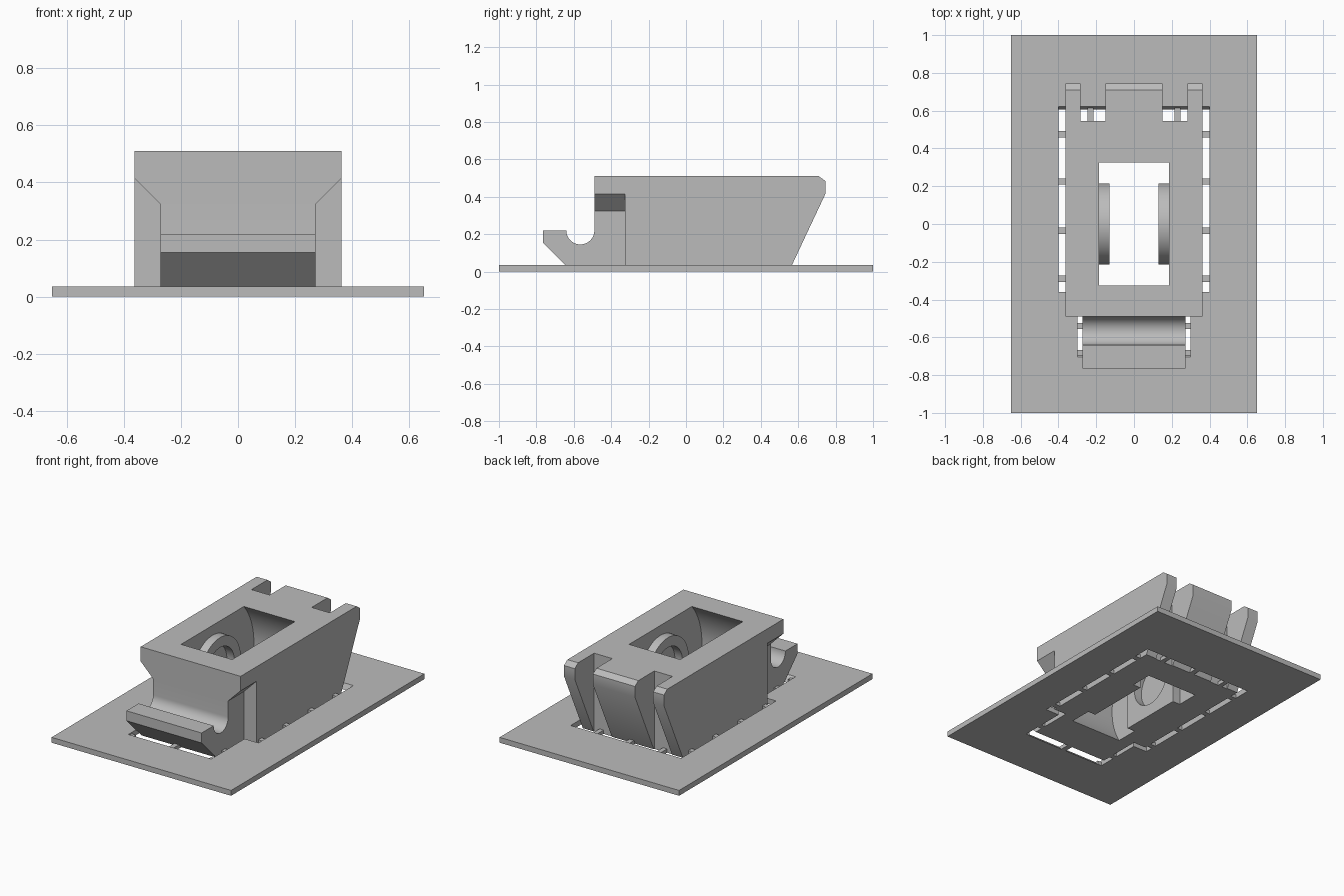
import bpy, bmesh, math

old = bpy.data.objects.get("Cube")
if old:
    bpy.data.objects.remove(old, do_unlink=True)

grey = bpy.data.materials.new("light_grey")
grey.use_nodes = True
grey.diffuse_color = (0.5, 0.5, 0.5, 1)
grey.node_tree.nodes["Principled BSDF"].inputs["Base Color"].default_value = (0.5, 0.5, 0.5, 1)


def prism(name, profile, x0, x1):
    """Extrude a (y, z) outline along x."""
    bm = bmesh.new()
    face = bm.faces.new([bm.verts.new((x0, y, z)) for y, z in profile])
    ext = bmesh.ops.extrude_face_region(bm, geom=[face])
    moved = [v for v in ext["geom"] if isinstance(v, bmesh.types.BMVert)]
    bmesh.ops.translate(bm, verts=moved, vec=(x1 - x0, 0, 0))
    bmesh.ops.recalc_face_normals(bm, faces=bm.faces)
    mesh = bpy.data.meshes.new(name)
    bm.to_mesh(mesh)
    bm.free()
    mesh.materials.append(grey)
    ob = bpy.data.objects.new(name, mesh)
    bpy.context.collection.objects.link(ob)
    return ob


def box(name, x0, x1, y0, y1, z0, z1):
    return prism(name, [(y0, z0), (y1, z0), (y1, z1), (y0, z1)], x0, x1)


def arc(cy, cz, r, a0, a1, n):
    """Points on a circle in the yz plane, angles in degrees."""
    angles = [math.radians(a0 + (a1 - a0) * i / n) for i in range(n + 1)]
    return [(cy + r * math.cos(a), cz + r * math.sin(a)) for a in angles]


def combine(ob, other, operation):
    """Apply a boolean and remove the helper."""
    mod = ob.modifiers.new("bool", "BOOLEAN")
    mod.operation = operation
    mod.solver = "EXACT"
    mod.object = other
    bpy.ops.object.select_all(action="DESELECT")
    bpy.context.view_layer.objects.active = ob
    ob.select_set(True)
    bpy.ops.object.modifier_apply(modifier=mod.name)
    bpy.data.objects.remove(other, do_unlink=True)


def smooth(ob):
    bpy.ops.object.select_all(action="DESELECT")
    bpy.context.view_layer.objects.active = ob
    ob.select_set(True)
    bpy.ops.object.shade_smooth_by_angle(angle=math.radians(30))


W, NECK, TOP, PLATE = 0.362, 0.272, 0.51, 0.035
AXLE = 0.23

# Base plate with a clearance opening that follows the body footprint
plate = box("base_plate", -0.65, 0.65, -1, 1, 0, PLATE)
gap = [(-0.36, -0.01), (0.60, -0.01), (0.63, 0.05), (-0.36, 0.05)]
combine(plate, prism("main_gap", gap, -0.40, 0.40), "DIFFERENCE")
lip_gap = [(-0.66, -0.01), (-0.30, -0.01), (-0.30, 0.05), (-0.72, 0.05)]
combine(plate, prism("lip_gap", lip_gap, -0.30, 0.30), "DIFFERENCE")

# Body side profile with hooked lip at the front and slanted back
profile = [(0.55, 0), (0.745, 0.415), (0.745, 0.485), (0.71, TOP), (-0.49, TOP)]
profile += arc(-0.565, 0.22, 0.075, 0, -180, 24)
profile += [(-0.765, 0.22), (-0.765, 0.155), (-0.61, 0)]
body = prism("body", profile, -W, W)

# Narrow the front neck, leaving a chamfered overhang above it
for s in (-1, 1):
    cut = box("neck_cutter", s * NECK, s * 0.5, -0.9, -0.325, -0.1, 0.325)
    for v in cut.data.vertices:
        if abs(v.co.x) > 0.4 and v.co.z > 0:
            v.co.z += 0.5 - NECK
    combine(body, cut, "DIFFERENCE")

# Two slots split the back into three tabs
for s in (-1, 1):
    combine(body, box("tab_cutter", s * 0.152, s * 0.284, 0.545, 0.9, -0.1, 0.7), "DIFFERENCE")

# Round wheel well, open at top and bottom
well = prism("well_cutter", arc(0, AXLE, 0.429, 0, 360 - 5, 71), -0.185, 0.185)
combine(body, well, "DIFFERENCE")
smooth(body)

# Axle bosses on both walls of the well
for s, side in ((1, "left"), (-1, "right")):
    outline = arc(0, AXLE, 0.215, 0, 180, 36) + [(-0.215, 0), (0.215, 0)]
    boss = prism(side + "_axle_boss", outline, s * 0.13, s * 0.187)
    bore = prism("bore_cutter", arc(0, AXLE, 0.15, 0, 352, 44), s * 0.1, s * 0.25)
    combine(boss, bore, "DIFFERENCE")
    smooth(boss)

# Small break-away bridges joining body and plate
H = 0.025
for s, side in ((1, "left"), (-1, "right")):
    for y in (-0.29, -0.035, 0.225, 0.475):
        box(side + "_bridge", s * W, s * 0.40, y - 0.017, y + 0.017, 0, H)
    for y in (-0.54, -0.685):
        box(side + "_neck_bridge", s * NECK, s * 0.30, y - 0.017, y + 0.017, 0, H)
    box(side + "_back_bridge", s * 0.215, s * 0.245, 0.545, 0.615, 0, H)
box("front_bridge", -0.017, 0.017, -0.69, -0.61, 0, H)
box("back_bridge", -0.017, 0.017, 0.55, 0.615, 0, H)
